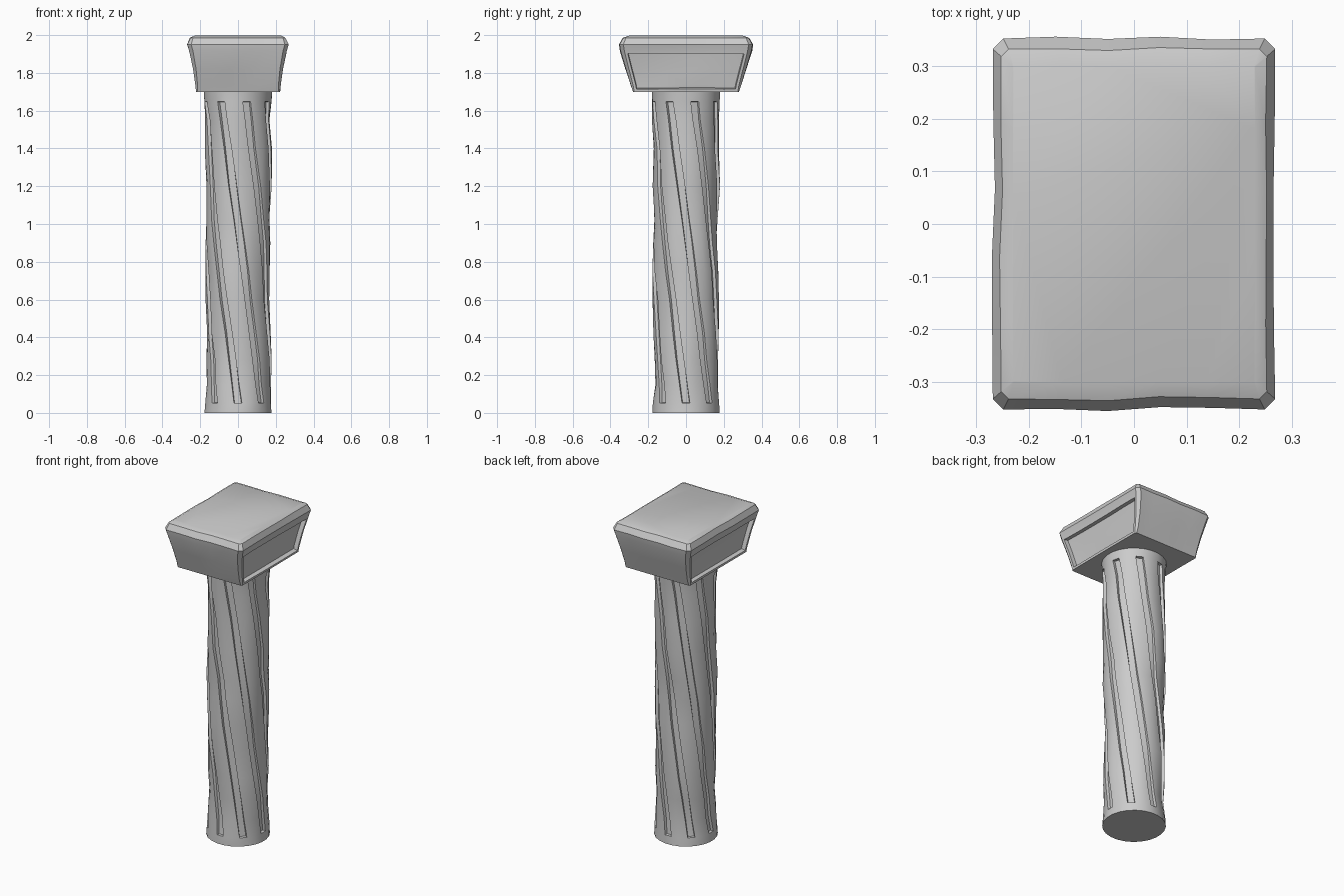
import bpy, bmesh, math
from mathutils import Vector, noise

if "Cube" in bpy.data.objects:
    bpy.data.objects.remove(bpy.data.objects["Cube"])


def bridge(bm, rings):
    """Skin a stack of equal rings, cap both ends; return wall faces[row][col]."""
    n = len(rings[0])
    walls = [[bm.faces.new((a[i], a[(i + 1) % n], b[(i + 1) % n], b[i]))
              for i in range(n)] for a, b in zip(rings, rings[1:])]
    bm.faces.new(rings[0][::-1])
    bm.faces.new(rings[-1])
    bm.normal_update()
    return walls


def sink(bm, faces, border, depth):
    """Recess a patch of faces behind a narrow border."""
    bmesh.ops.inset_region(bm, faces=faces, thickness=border, depth=0, use_even_offset=True)
    bm.normal_update()
    bmesh.ops.inset_region(bm, faces=faces, thickness=0.003, depth=-depth, use_even_offset=True)


def finish(bm, name, angle):
    mesh = bpy.data.meshes.new(name)
    bm.to_mesh(mesh)
    bm.free()
    ob = bpy.data.objects.new(name, mesh)
    bpy.context.collection.objects.link(ob)
    bpy.ops.object.select_all(action='DESELECT')
    ob.select_set(True)
    bpy.context.view_layer.objects.active = ob
    bpy.ops.object.shade_smooth_by_angle(angle=math.radians(angle))


# Twisted, hand-carved shaft with eight sunken flutes
SIDES, TWIST = 24, math.radians(75)
levels = [0, 0.05, 0.15, 0.28, 0.42, 0.6, 0.75, 0.9, 1.02, 1.2, 1.4, 1.55, 1.65, 1.70]
bm = bmesh.new()
rings = []
for z in levels:
    t = min(max((z - 0.05) / 1.6, 0), 1)
    edge = max(0, 1 - min(z, 1.7 - z) / 0.15)
    ring = []
    for i in range(SIDES):
        a = -math.pi / 2 + (i - 0.5) * math.tau / SIDES - TWIST * t
        p = Vector((math.cos(a), math.sin(a), 0))
        wobble = noise.noise(Vector((p.x * 1.6, p.y * 1.6, z * 4.5 + 3)))
        r = 0.170 + 0.009 * edge + 0.016 * wobble * (1 - edge) + 0.004 * t
        ring.append(bm.verts.new((p.x * r, p.y * r, z)))
    rings.append(ring)
walls = bridge(bm, rings)
for i in range(0, SIDES, 3):
    sink(bm, [row[i] for row in walls[1:-1]], 0.002, 0.016)
finish(bm, "column_shaft", 30)

# Flared capital block: chamfered rectangles (half x, half y, z, chamfer)
profile = [(0.222, 0.280, 1.70, 0.006), (0.226, 0.292, 1.735, 0.012),
           (0.238, 0.318, 1.82, 0.016), (0.258, 0.346, 1.915, 0.02),
           (0.268, 0.352, 1.95, 0.02), (0.252, 0.332, 1.985, 0.014),
           (0.230, 0.300, 1.997, 0.002)]
CUTS = 5
bm = bmesh.new()
rings = []
for k, (hx, hy, z, c) in enumerate(profile):
    sides = [((hx, -hy + c), (hx, hy - c)), ((hx - c, hy), (-hx + c, hy)),
             ((-hx, hy - c), (-hx, -hy + c)), ((-hx + c, -hy), (hx - c, -hy))]
    amount = 0.010 if 1 <= k <= 5 else 0.002
    ring = []
    for s, (p, q) in enumerate(sides):
        out = Vector(((1, 0, 0), (0, 1, 0), (-1, 0, 0), (0, -1, 0))[s])
        for j in range(CUTS + 1):
            v = Vector((*p, z)).lerp(Vector((*q, z)), j / CUTS)
            if 0 < j < CUTS:
                v += out * amount * noise.noise(Vector((v.x * 6 + 2, v.y * 6, z * 5)))
            ring.append(bm.verts.new(v))
    rings.append(ring)
walls = bridge(bm, rings)

# Sunken panels on the two long (left and right) faces
for start in (0, 2 * (CUTS + 1)):
    sink(bm, [row[start + j] for row in walls[0:3] for j in range(CUTS)], 0.014, 0.025)
finish(bm, "capital_block", 32)
